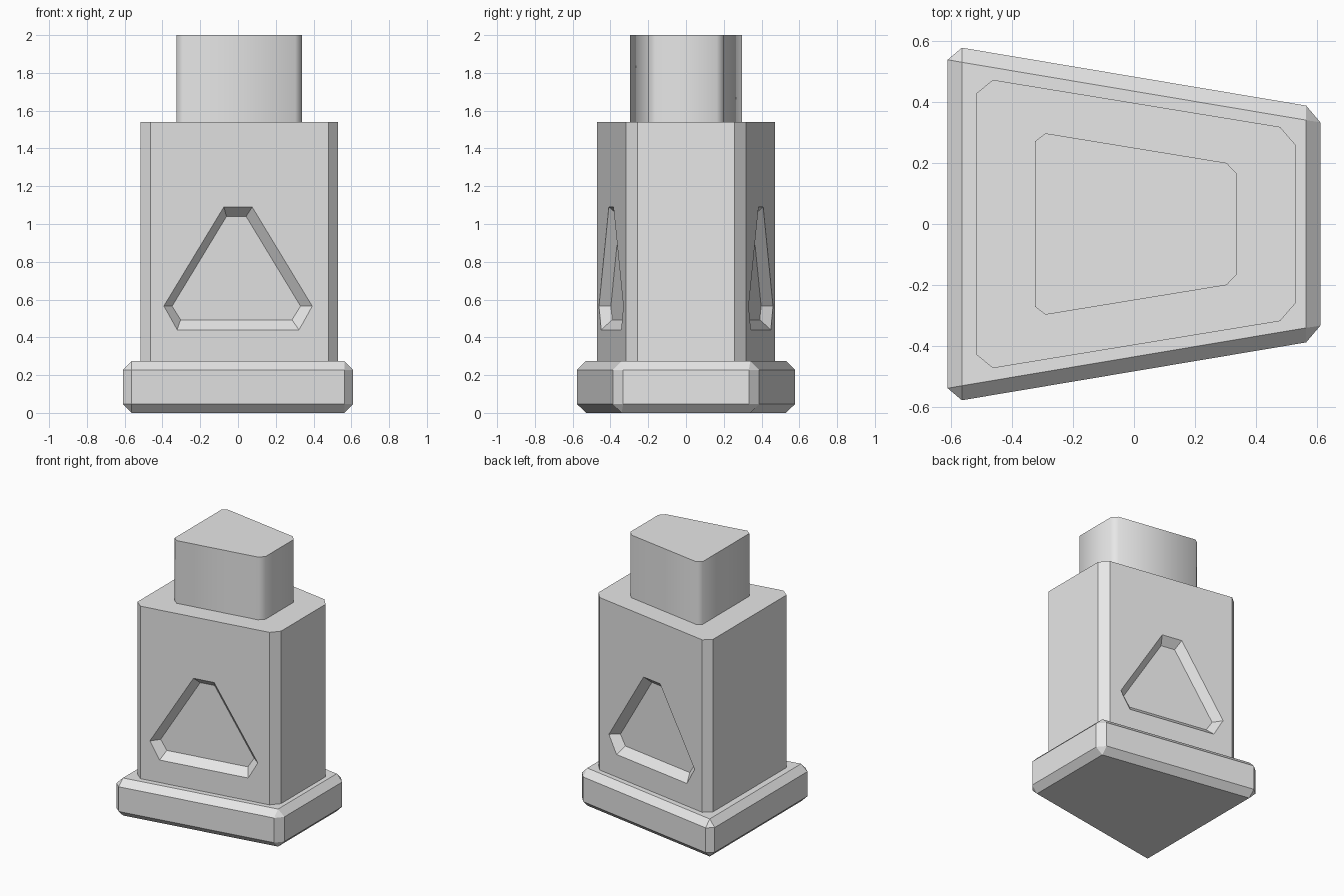
import bpy, bmesh, math
from mathutils import Vector

cube = bpy.data.objects.get("Cube")
if cube:
    bpy.data.objects.remove(cube)

grey = bpy.data.materials.new("light grey")
grey.use_nodes = True
grey.diffuse_color = (0.8, 0.8, 0.8, 1)
grey.node_tree.nodes["Principled BSDF"].inputs["Base Color"].default_value = (0.8, 0.8, 0.8, 1)


def loft(name, bottom, top, bevel=0):
    """Closed solid between two matching loops, optionally chamfered all round."""
    bm = bmesh.new()
    a = [bm.verts.new(p) for p in bottom]
    b = [bm.verts.new(p) for p in top]
    n = len(a)
    bm.faces.new(a)
    bm.faces.new(b)
    for i in range(n):
        j = (i + 1) % n
        bm.faces.new((a[i], a[j], b[j], b[i]))
    bmesh.ops.recalc_face_normals(bm, faces=bm.faces)
    if bevel:
        bmesh.ops.bevel(bm, geom=bm.edges[:], offset=bevel, segments=1,
                        profile=0.5, affect='EDGES')
    mesh = bpy.data.meshes.new(name)
    bm.to_mesh(mesh)
    bm.free()
    mesh.materials.append(grey)
    obj = bpy.data.objects.new(name, mesh)
    bpy.context.collection.objects.link(obj)
    return obj


def prism(name, half, z0, z1, bevel=0):
    """Upright prism from the back half of an outline, mirrored to the front."""
    outline = half + [(x, -y) for x, y in reversed(half)]
    return loft(name, [(x, y, z0) for x, y in outline],
                [(x, y, z1) for x, y in outline], bevel)


# Chamfered wedge-shaped base
prism("base", [(-0.61, 0.585), (0.61, 0.38)], 0, 0.275, bevel=0.047)

# Main body with cut corners
body_half = [(-0.517, 0.427), (-0.462, 0.472), (0.478, 0.318), (0.53, 0.258)]
body = prism("body", body_half, 0.22, 1.54)

# Narrow top block, softly shaded around its corners
neck = prism("top_block", [(-0.325, 0.27), (-0.29, 0.297), (0.303, 0.2), (0.338, 0.163)], 1.5, 2)
bpy.context.view_layer.objects.active = neck
neck.select_set(True)
bpy.ops.object.shade_smooth_by_angle(angle=math.radians(60))
neck.select_set(False)

# Sunken triangular panels on the front and back
rim = [(-0.393, 0.565), (-0.322, 0.44), (0.322, 0.44),
       (0.393, 0.565), (0.075, 1.09), (-0.075, 1.09)]
floor = [(-0.34, 0.565), (-0.295, 0.493), (0.295, 0.493),
         (0.34, 0.565), (0.052, 1.04), (-0.052, 1.04)]
depth = 0.055
(x0, y0), (x1, y1) = body_half[1:3]
slope = (y1 - y0) / (x1 - x0)


def panel_loop(side, t):
    """Loop at a fraction t of the depth, running from rim to floor."""
    inward = Vector((slope, -1, 0)).normalized() * depth * t
    loop = []
    for (rx, rz), (fx, fz) in zip(rim, floor):
        x, z = rx + (fx - rx) * t, rz + (fz - rz) * t
        p = Vector((x, y0 + slope * (x - x0), z)) + inward
        loop.append((p.x, p.y * side, p.z))
    return loop


for label, side in (("front", -1), ("back", 1)):
    cutter = loft(label + "_panel_cutter", panel_loop(side, -0.5), panel_loop(side, 1))
    cutter.hide_render = True
    cutter.hide_set(True)
    cutter.display_type = 'WIRE'
    cut = body.modifiers.new(label + "_panel", 'BOOLEAN')
    cut.operation = 'DIFFERENCE'
    cut.solver = 'EXACT'
    cut.object = cutter
